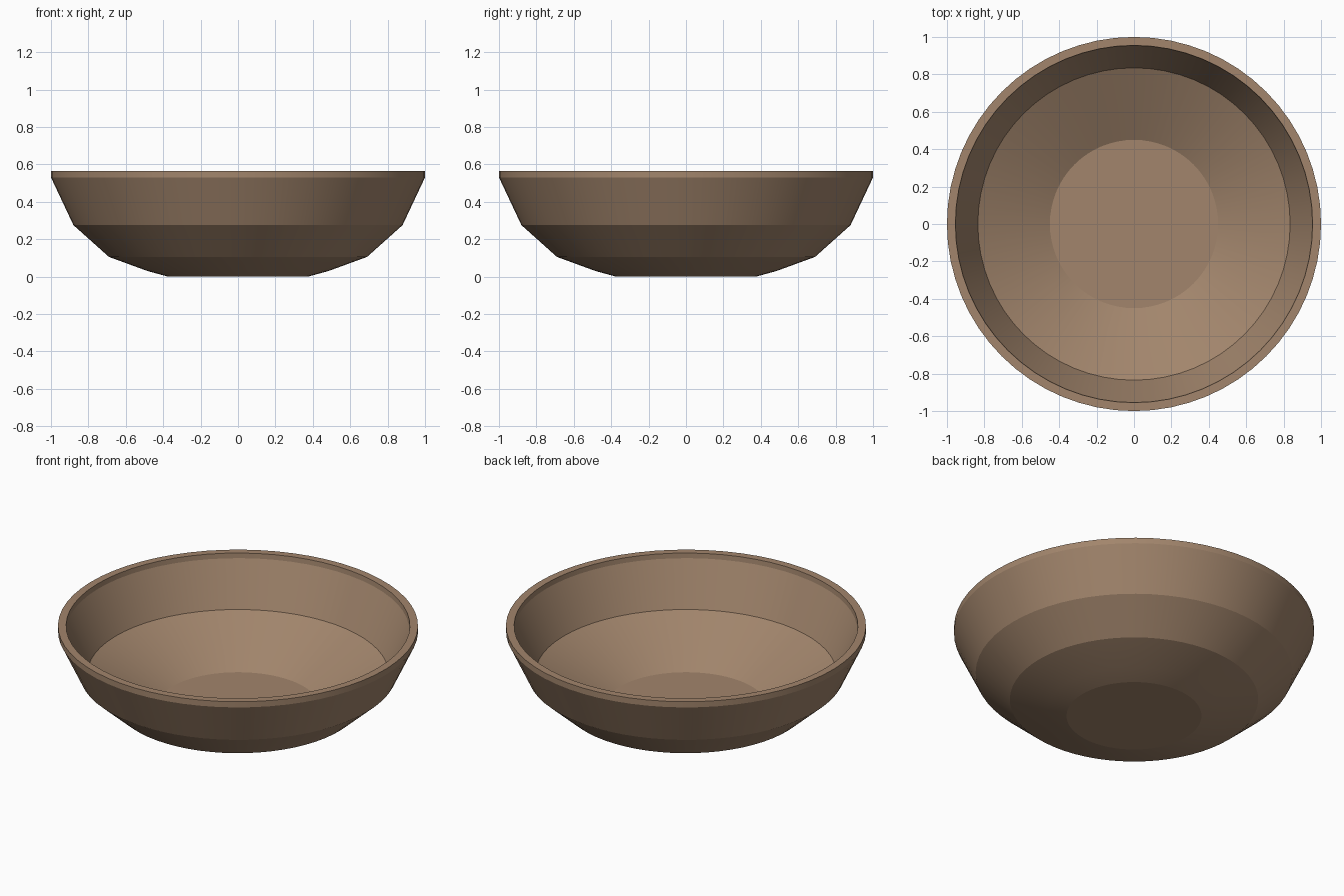
import bpy, bmesh, math

if "Cube" in bpy.data.objects:
    bpy.data.objects.remove(bpy.data.objects["Cube"])

SEGMENTS = 64

# Bowl cross-section (radius, height): outside from foot to rim, then inside to floor
profile = [
    (0.375, 0.0), (0.485, 0.03), (0.69, 0.105), (0.88, 0.275), (1.0, 0.53), (1.0, 0.565),
    (0.955, 0.565), (0.952, 0.535), (0.835, 0.275), (0.45, 0.07),
]

clay = bpy.data.materials.new("brown clay")
clay.diffuse_color = (0.36, 0.235, 0.15, 1)
clay.use_nodes = True
clay.node_tree.nodes["Principled BSDF"].inputs["Base Color"].default_value = clay.diffuse_color

# Lathe the profile around z
bm = bmesh.new()
rings = []
for r, z in profile:
    rings.append([bm.verts.new((r * math.cos(2 * math.pi * i / SEGMENTS),
                                r * math.sin(2 * math.pi * i / SEGMENTS), z))
                  for i in range(SEGMENTS)])
for a, b in zip(rings, rings[1:]):
    for i in range(SEGMENTS):
        j = (i + 1) % SEGMENTS
        bm.faces.new((a[i], a[j], b[j], b[i]))

# Flat underside and flat inner floor
bm.faces.new(list(reversed(rings[0])))
bm.faces.new(rings[-1])
bmesh.ops.recalc_face_normals(bm, faces=bm.faces)

mesh = bpy.data.meshes.new("bowl")
bm.to_mesh(mesh)
bm.free()
mesh.materials.append(clay)
bowl = bpy.data.objects.new("bowl", mesh)
bpy.context.collection.objects.link(bowl)

# Smooth around the bowl, crisp between the bands
bpy.context.view_layer.objects.active = bowl
bowl.select_set(True)
bpy.ops.object.shade_smooth_by_angle(angle=math.radians(8))
